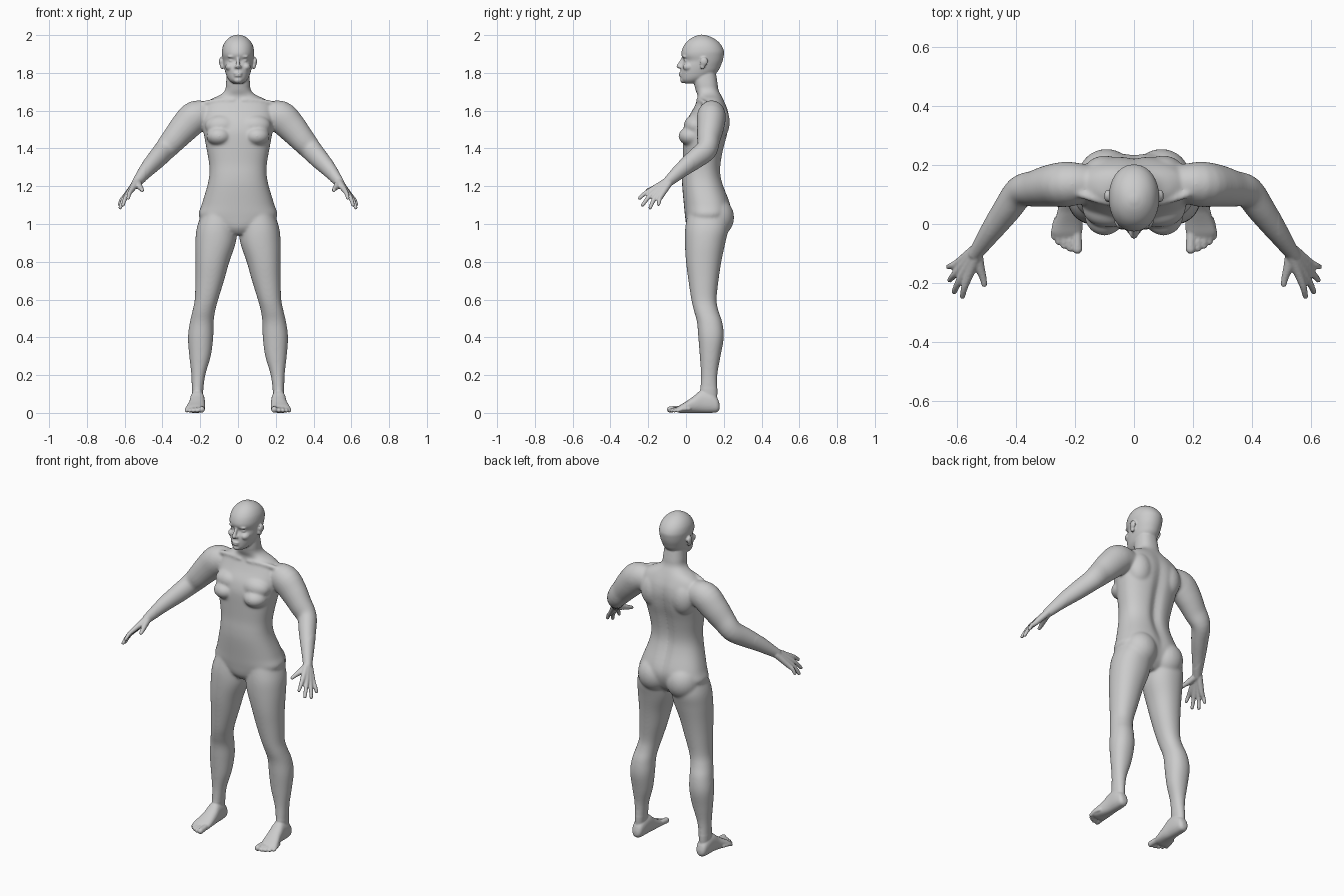
import bpy, bmesh, math
from mathutils import Vector, Matrix

bm = bmesh.new()


def spline(rows, n=4):
    """Catmull-Rom interpolation of tuples of numbers."""
    out = []
    for i in range(len(rows) - 1):
        a, b, c, d = (rows[max(0, min(len(rows) - 1, i + k))] for k in (-1, 0, 1, 2))
        for j in range(n):
            t = j / n
            out.append([0.5 * (2 * q + (r - p) * t + (2 * p - 5 * q + 4 * r - s) * t * t
                               + (3 * q - p - 3 * r + s) * t ** 3) for p, q, r, s in zip(a, b, c, d)])
    return out + [list(rows[-1])]


def skin(rings):
    """Closed surface through a stack of point rings."""
    vs = [[bm.verts.new(p) for p in ring] for ring in rings]
    n = len(vs[0])
    for a, b in zip(vs, vs[1:]):
        for i in range(n):
            bm.faces.new((a[i], a[(i + 1) % n], b[(i + 1) % n], b[i]))
    bm.faces.new(vs[0][::-1])
    bm.faces.new(vs[-1])


def loft(rows, axis='z', e=2.0, groove=0.0, n=64):
    """Rows: position along axis, centre x, half width, low and high limit in depth."""
    rings = []
    for p, cx, h, lo, hi in spline(rows):
        ring = []
        for i in range(n):
            c, s = math.cos(2 * math.pi * i / n), math.sin(2 * math.pi * i / n)
            x = cx + h * math.copysign(abs(c) ** (2 / e), c)
            d = (lo + hi) / 2 + (hi - lo) / 2 * math.copysign(abs(s) ** (2 / e), s)
            if s > 0:
                d -= groove * max(0, math.sin(math.pi * (p - .98) / .7)) * math.exp(-(x / .03) ** 2)
            ring.append((x, d, p) if axis == 'z' else (x, p, d))
        rings.append(ring)
    skin(rings)


def blob(c, r):
    m = Matrix.Translation(c) @ Matrix.Diagonal((*r, 1))
    bmesh.ops.create_uvsphere(bm, u_segments=24, v_segments=16, radius=1, matrix=m)


def tube(pts, flat=1.0, n=24):
    """Round-ended tube through (x, y, z, radius) points."""
    path = spline(pts)
    rings = []
    for i, p in enumerate(path):
        a, b = path[max(0, i - 1)], path[min(len(path) - 1, i + 1)]
        t = (Vector(b[:3]) - Vector(a[:3])).normalized()
        side = t.cross(Vector((0, 0, 1))).normalized()
        up = side.cross(t)
        rings.append([Vector(p[:3]) + p[3] * (flat * side * math.cos(2 * math.pi * k / n)
                      + up * math.sin(2 * math.pi * k / n)) for k in range(n)])
    skin(rings)
    for p in (path[0], path[-1]):
        blob(p[:3], [p[3] * .98 * min(1, flat)] * 3)


# leg
loft([(.04, .215, .026, .09, .16), (.1, .215, .029, .075, .166), (.2, .21, .037, .079, .166),
      (.3, .201, .057, .073, .183), (.4, .198, .067, .065, .2), (.48, .192, .063, .058, .192),
      (.54, .181, .06, .042, .172), (.6, .167, .062, .028, .162), (.7, .15, .076, .013, .172),
      (.8, .136, .09, 0, .187), (.9, .119, .107, -.006, .208), (.98, .112, .106, -.004, .225),
      (1.06, .1, .09, .01, .22)], e=2.15)
# buttock and breast
blob((.093, .157, 1.035), (.098, .098, .105))
blob((.1, .03, 1.465), (.068, .07, .052))
blob((.085, .05, 1.52), (.09, .062, .06))
# shoulder blade
blob((.1, .165, 1.54), (.075, .067, .1))
# foot and toes
loft([(.178, .215, .014, .02, .045), (.165, .215, .029, .004, .08), (.13, .215, .036, 0, .11),
      (.08, .215, .039, 0, .118), (.04, .217, .043, 0, .088), (0, .223, .049, 0, .06),
      (-.03, .227, .051, 0, .042), (-.05, .225, .042, .006, .028)], axis='y', e=2.3)
for x0, x1, y1, r in ((.195, .192, -.085, .017), (.216, .217, -.083, .0115), (.233, .237, -.074, .011),
                      (.249, .256, -.061, .0105), (.262, .271, -.044, .01)):
    tube([(x0, y1 + .06, .022, r), (x1, y1 + .025, .02, r * .95), (x1, y1, r + .001, r)])
# arm
tube([(.14, .14, 1.575, .066), (.22, .135, 1.57, .085), (.28, .13, 1.515, .08), (.335, .12, 1.452, .069),
      (.385, .11, 1.395, .06), (.43, .05, 1.345, .054), (.48, -.02, 1.29, .043),
      (.53, -.09, 1.228, .029), (.54, -.105, 1.215, .026)], flat=.9)
# fingers running through the palm
for base, knuckle, tip in (((.53, -.1, 1.228), (.56, -.175, 1.185), (.581, -.246, 1.137)),
                           ((.535, -.1, 1.225), (.577, -.168, 1.168), (.609, -.23, 1.1)),
                           ((.54, -.095, 1.22), (.588, -.151, 1.156), (.624, -.19, 1.085)),
                           ((.542, -.09, 1.216), (.594, -.131, 1.15), (.628, -.145, 1.104))):
    k, t = Vector(knuckle), Vector(tip)
    tube([(*base, .019), (*k, .015), (*(k.lerp(t, .55) + Vector((.003, -.002, .004))), .0115), (*tip, .0095)])
# thumb
tube([(.532, -.1, 1.218, .02), (.523, -.145, 1.2, .017), (.512, -.18, 1.187, .0125), (.507, -.205, 1.178, .01)])
# ear, brow, cheek, nostril, eyeball
blob((.09, .095, 1.86), (.011, .021, .023))
blob((.085, .088, 1.837), (.01, .014, .018))
blob((.03, -.004, 1.886), (.026, .016, .008))
blob((.043, .014, 1.832), (.024, .032, .022))
blob((.012, -.026, 1.831), (.008, .012, .008))
blob((.033, .005, 1.864), (.016, .014, .011))
# collar bone
tube([(.025, .062, 1.655, .011), (.1, .075, 1.655, .012), (.18, .1, 1.64, .014)])

# mirror the paired parts
copy = bmesh.ops.duplicate(bm, geom=bm.verts[:] + bm.edges[:] + bm.faces[:])['geom']
bmesh.ops.scale(bm, vec=(-1, 1, 1), verts=[g for g in copy if isinstance(g, bmesh.types.BMVert)])
bmesh.ops.reverse_faces(bm, faces=[g for g in copy if isinstance(g, bmesh.types.BMFace)])

# torso and neck
loft([(.945, 0, .05, .03, .17), (.98, 0, .13, .005, .205), (1.04, 0, .206, -.005, .235),
      (1.1, 0, .193, -.011, .238), (1.2, 0, .163, -.02, .202), (1.26, 0, .152, -.02, .187),
      (1.32, 0, .153, -.016, .188), (1.4, 0, .167, -.016, .202), (1.46, 0, .178, -.016, .218),
      (1.5, 0, .184, -.012, .226), (1.55, 0, .19, .004, .231), (1.6, 0, .188, .033, .224),
      (1.64, 0, .17, .053, .208), (1.665, 0, .135, .062, .195), (1.685, 0, .092, .06, .184),
      (1.71, 0, .068, .05, .172), (1.75, 0, .063, .042, .166), (1.8, 0, .058, .04, .158)],
     e=2.35, groove=.02)
# head
loft([(1.745, 0, .028, -.008, .06), (1.76, 0, .046, -.024, .1), (1.78, 0, .059, -.028, .14),
      (1.81, 0, .069, -.028, .17), (1.838, 0, .075, -.023, .184), (1.864, 0, .079, -.012, .194),
      (1.892, 0, .084, -.024, .2), (1.915, 0, .085, -.023, .201), (1.945, 0, .079, -.011, .188),
      (1.972, 0, .063, .011, .163), (1.992, 0, .038, .042, .128), (2.002, 0, .01, .073, .092)], e=2.1)
# nose, lips, chin
tube([(0, -.014, 1.88, .008), (0, -.026, 1.858, .009), (0, -.039, 1.835, .012)])
blob((0, -.026, 1.797), (.024, .014, .006))
blob((0, -.025, 1.785), (.022, .014, .0065))
blob((0, -.012, 1.762), (.024, .019, .017))

bmesh.ops.recalc_face_normals(bm, faces=bm.faces[:])
mesh = bpy.data.meshes.new("parts")
bm.to_mesh(mesh)
bm.free()
body = bpy.data.objects.new("body", mesh)
bpy.context.collection.objects.link(body)

# fuse all parts into one skin
fuse = body.modifiers.new("fuse", 'REMESH')
fuse.mode = 'VOXEL'
fuse.voxel_size = .005
fuse.use_smooth_shade = True
bpy.context.view_layer.update()
fused = bpy.data.meshes.new_from_object(body.evaluated_get(bpy.context.evaluated_depsgraph_get()))
body.modifiers.clear()
body.data = fused

# soften the joins on trunk and limbs, only lightly on face, hands and feet
trunk = body.vertex_groups.new(name="trunk")
trunk.add([v.index for v in fused.vertices if .13 < v.co.z < 1.73 and abs(v.co.x) < .49], 1, 'REPLACE')
for name, count, group in (("soften", 30, "trunk"), ("polish", 3, "")):
    m = body.modifiers.new(name, 'SMOOTH')
    m.factor = .5
    m.iterations = count
    m.vertex_group = group
for p in fused.polygons:
    p.use_smooth = True
